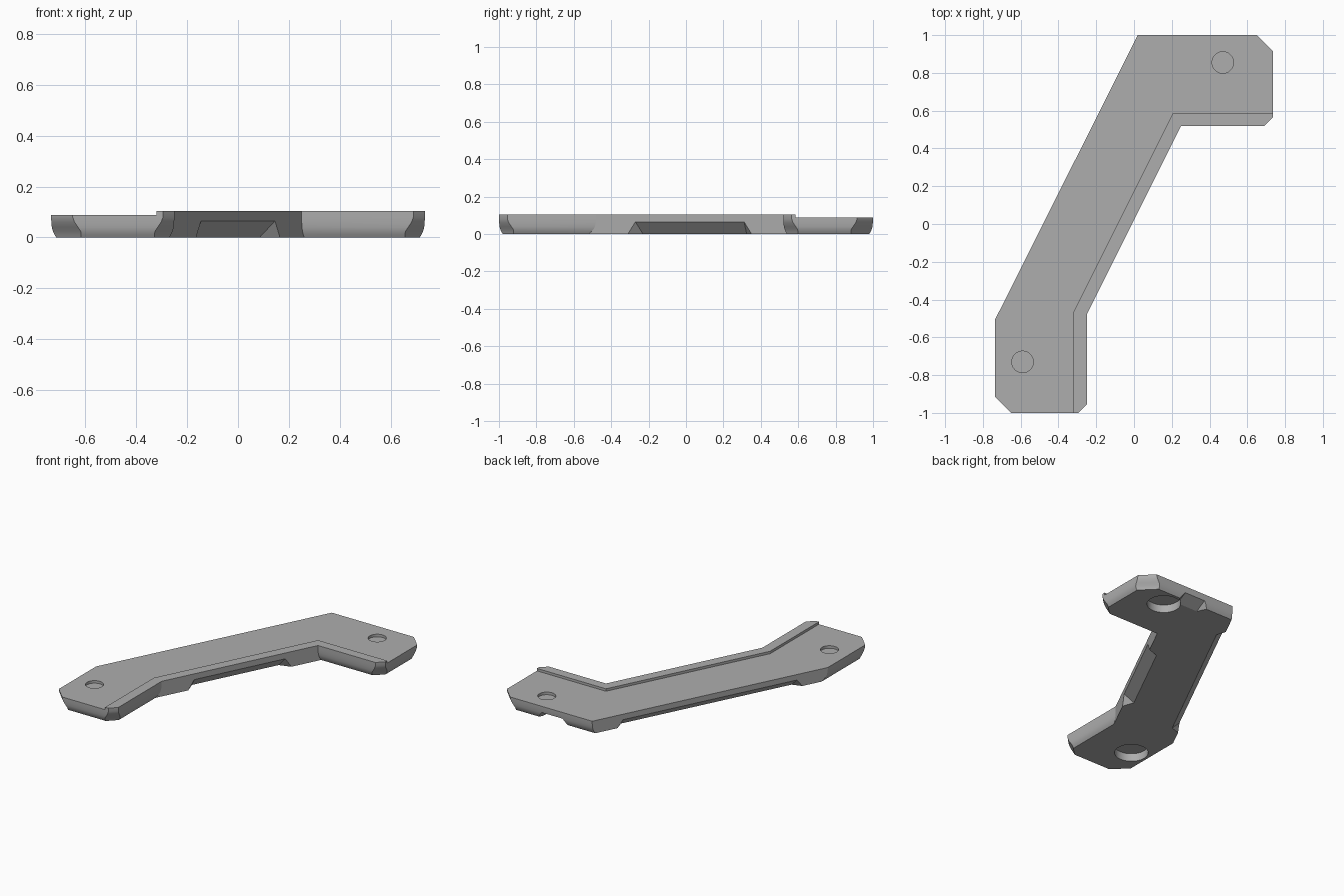
import bpy, bmesh, math
from mathutils import Vector

if "Cube" in bpy.data.objects:
    bpy.data.objects.remove(bpy.data.objects["Cube"])

grey = bpy.data.materials.new("plain grey")
grey.use_nodes = True
COLOUR = (0.42, 0.42, 0.42, 1)
grey.diffuse_color = COLOUR
grey.node_tree.nodes["Principled BSDF"].inputs["Base Color"].default_value = COLOUR

TOP, DECK = 0.105, 0.088


def add_object(name, bm):
    bmesh.ops.recalc_face_normals(bm, faces=bm.faces)
    mesh = bpy.data.meshes.new(name)
    bm.to_mesh(mesh)
    bm.free()
    mesh.materials.append(grey)
    ob = bpy.data.objects.new(name, mesh)
    bpy.context.collection.objects.link(ob)
    return ob


def inset_outline(points, insets):
    """Move each edge of a clockwise outline inward and intersect neighbours."""
    result = []
    n = len(points)
    for i in range(n):
        p = Vector(points[i])
        d0 = (p - Vector(points[i - 1])).normalized()
        d1 = (Vector(points[(i + 1) % n]) - p).normalized()
        n0, n1 = Vector((d0.y, -d0.x)), Vector((d1.y, -d1.x))
        a, b = insets[i - 1], insets[i]
        det = n0.x * n1.y - n0.y * n1.x
        result.append(p + Vector(((a * n1.y - b * n0.y) / det,
                                  (b * n0.x - a * n1.x) / det)))
    return result


def loft(name, rings):
    """Solid through a stack of (outline, z) rings."""
    bm = bmesh.new()
    loops = [[bm.verts.new((p[0], p[1], z)) for p in pts] for pts, z in rings]
    for low, high in zip(loops, loops[1:]):
        for i in range(len(low)):
            bm.faces.new((low[i - 1], low[i], high[i], high[i - 1]))
    bm.faces.new(loops[0])
    bm.faces.new(loops[-1])
    return add_object(name, bm)


def disc(name, centre, radius, z0, z1):
    ring = [(centre[0] + radius * math.cos(math.tau * i / 48),
             centre[1] + radius * math.sin(math.tau * i / 48)) for i in range(48)]
    return loft(name, [(ring, z0), (ring, z1)])


def slope_cut(name, centre, outward, height, depth, half_bottom, half_top, half_inner):
    """Wedge that slopes away the lower edge of a side, with splayed ends."""
    out = Vector(outward).normalized()
    along = Vector((-out.y, out.x))
    e = 0.02
    bm = bmesh.new()
    for q, z in ((-e, -e), (-e, height * (1 + e / depth)), (depth * (1 + e / height), -e)):
        half = (half_bottom + (half_top - half_bottom) * z / height
                + (half_inner - half_bottom) * q / depth)
        for side in (-1, 1):
            p = Vector(centre) - out * q + along * half * side
            bm.verts.new((p.x, p.y, z))
    bmesh.ops.convex_hull(bm, input=bm.verts)
    return add_object(name, bm)


# Bracket body: each outline point carries the kind of the edge that follows it
FLAT, CORNER, STRAIGHT = range(3)
outline = [
    (0.02, 1, FLAT), (0.65, 1, CORNER), (0.735, 0.915, FLAT), (0.735, 0.565, CORNER),
    (0.69, 0.52, FLAT), (0.25, 0.52, STRAIGHT), (-0.25, -0.48, FLAT),
    (-0.25, -0.955, CORNER), (-0.295, -1, FLAT), (-0.65, -1, CORNER),
    (-0.735, -0.915, FLAT), (-0.735, -0.505, STRAIGHT),
]
points = [p[:2] for p in outline]
levels = [  # height, inset of flat sides, inset of corner sides
    (0, 0.02, 0.037), (0.012, 0.013, 0.033), (0.025, 0.007, 0.027),
    (0.04, 0.003, 0.017), (0.06, 0.001, 0.006), (0.08, 0, 0), (TOP, 0, 0),
]
rings = []
for z, flat, corner in levels:
    insets = [(flat, corner, 0)[p[2]] for p in outline]
    rings.append((inset_outline(points, insets), z))
bracket = loft("bracket_body", rings)

# Lowered deck that leaves a raised lip along the inner edge
deck = [(0.9, 0.585), (0.205, 0.585), (-0.32, -0.465), (-0.32, -1.2),
        (-0.9, -1.2), (-0.9, 1.2), (0.9, 1.2)]
cutters = [loft("deck_cutter", [(deck, DECK), (deck, 0.2)])]

# Shallow round recess above and wide blind bore below at each end
for centre in ((0.47, 0.855), (-0.59, -0.73)):
    cutters.append(disc("recess_cutter", centre, 0.057, 0.07, 0.2))
    cutters.append(disc("bore_cutter", centre, 0.107, -0.1, 0.055))

# Sloped reliefs under both long sides and a small notch in the back edge
cutters.append(slope_cut("inner_relief_cutter", (0, 0.02), (2, -1),
                         0.065, 0.06, 0.369, 0.325, 0.31))
cutters.append(slope_cut("outer_relief_cutter", (-0.3575, 0.2475), (-1.505, 0.755),
                         0.05, 0.05, 0.66, 0.62, 0.61))
cutters.append(slope_cut("notch_cutter", (0.33, 1), (0, 1),
                         0.045, 0.08, 0.12, 0.08, 0.08))

bpy.context.view_layer.objects.active = bracket
for cutter in cutters:
    mod = bracket.modifiers.new(cutter.name, "BOOLEAN")
    mod.operation = "DIFFERENCE"
    mod.solver = "EXACT"
    mod.object = cutter
    bpy.ops.object.modifier_apply(modifier=mod.name)
    bpy.data.objects.remove(cutter)

# Smooth the rolled lower edges, keep every corner crisp
for ob in bpy.context.selected_objects:
    ob.select_set(False)
bracket.select_set(True)
bpy.ops.object.shade_smooth_by_angle(angle=math.radians(20))
